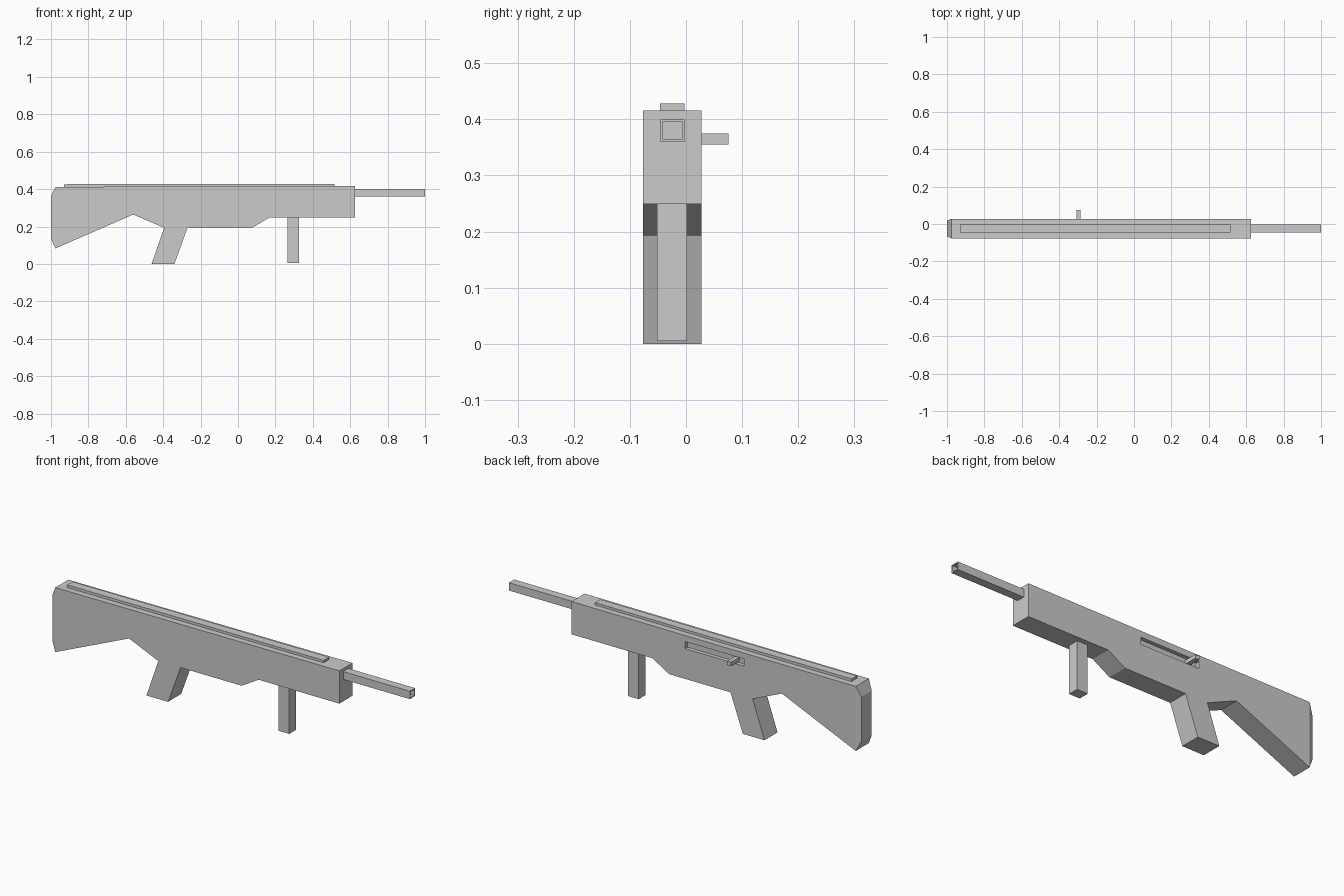
import bpy, bmesh
from mathutils import Vector

if "Cube" in bpy.data.objects:
    bpy.data.objects.remove(bpy.data.objects["Cube"])


def finish(bm, name):
    bmesh.ops.recalc_face_normals(bm, faces=bm.faces[:])
    me = bpy.data.meshes.new(name)
    bm.to_mesh(me)
    bm.free()
    ob = bpy.data.objects.new(name, me)
    bpy.context.collection.objects.link(ob)
    return ob


def prism(profile, y0, y1):
    """Extrude an xz outline from y0 to y1."""
    bm = bmesh.new()
    f = bm.faces.new([bm.verts.new((x, y0, z)) for x, z in profile])
    new = bmesh.ops.extrude_face_region(bm, geom=[f])["geom"]
    bmesh.ops.translate(bm, vec=(0, y1 - y0, 0),
                        verts=[v for v in new if isinstance(v, bmesh.types.BMVert)])
    bmesh.ops.recalc_face_normals(bm, faces=bm.faces[:])
    return bm


def box(x0, x1, y0, y1, z0, z1):
    return prism([(x0, z0), (x1, z0), (x1, z1), (x0, z1)], y0, y1)


def end_face(bm, sign):
    bm.normal_update()
    return max(bm.faces, key=lambda f: sign * f.calc_center_median().x)


# Body with stock and rear grip in one outline
outline = [(-0.976, 0.412), (-0.976, 0.083), (-0.56, 0.264), (-0.395, 0.193),
           (-0.462, 0.0), (-0.34, 0.0), (-0.27, 0.193), (0.075, 0.193),
           (0.17, 0.249), (0.625, 0.249), (0.625, 0.416)]
bm = prism(outline, -0.077, 0.028)

# Tapered butt at the back of the stock
butt = bmesh.ops.extrude_discrete_faces(bm, faces=[end_face(bm, -1)])["faces"][0]
mid = butt.calc_center_median()
for v in butt.verts:
    d = v.co - mid
    v.co = Vector((-1.0, mid.y + d.y * 0.8, mid.z + d.z * 0.69))
body = finish(bm, "body")

# Slot for the cocking handle, cut into the far side
cutter = finish(box(-0.347, -0.015, 0.008, 0.06, 0.347, 0.383), "slot_cutter")
cutter.hide_render = True
cutter.hide_viewport = False
cut = body.modifiers.new("slot", "BOOLEAN")
cut.operation = "DIFFERENCE"
cut.solver = "EXACT"
cut.object = cutter
bpy.context.view_layer.objects.active = body
bpy.ops.object.modifier_apply(modifier=cut.name)
bpy.data.objects.remove(cutter)

# Square barrel with a hollow muzzle
bm = box(0.60, 1.0, -0.045, -0.003, 0.36, 0.40)
muzzle = end_face(bm, 1)
bmesh.ops.inset_region(bm, faces=[muzzle], thickness=0.006)
bore = bmesh.ops.extrude_discrete_faces(bm, faces=[muzzle])["faces"][0]
bmesh.ops.translate(bm, vec=(-0.04, 0, 0), verts=bore.verts[:])
finish(bm, "barrel")

# Top rail, cocking handle and front grip
finish(prism([(-0.93, 0.405), (0.515, 0.405), (0.515, 0.428), (-0.93, 0.426)],
             -0.046, -0.003), "top_rail")
finish(box(-0.308, -0.285, 0.005, 0.076, 0.355, 0.375), "cocking_handle")
finish(box(0.265, 0.325, -0.052, 0.002, 0.005, 0.26), "front_grip")
